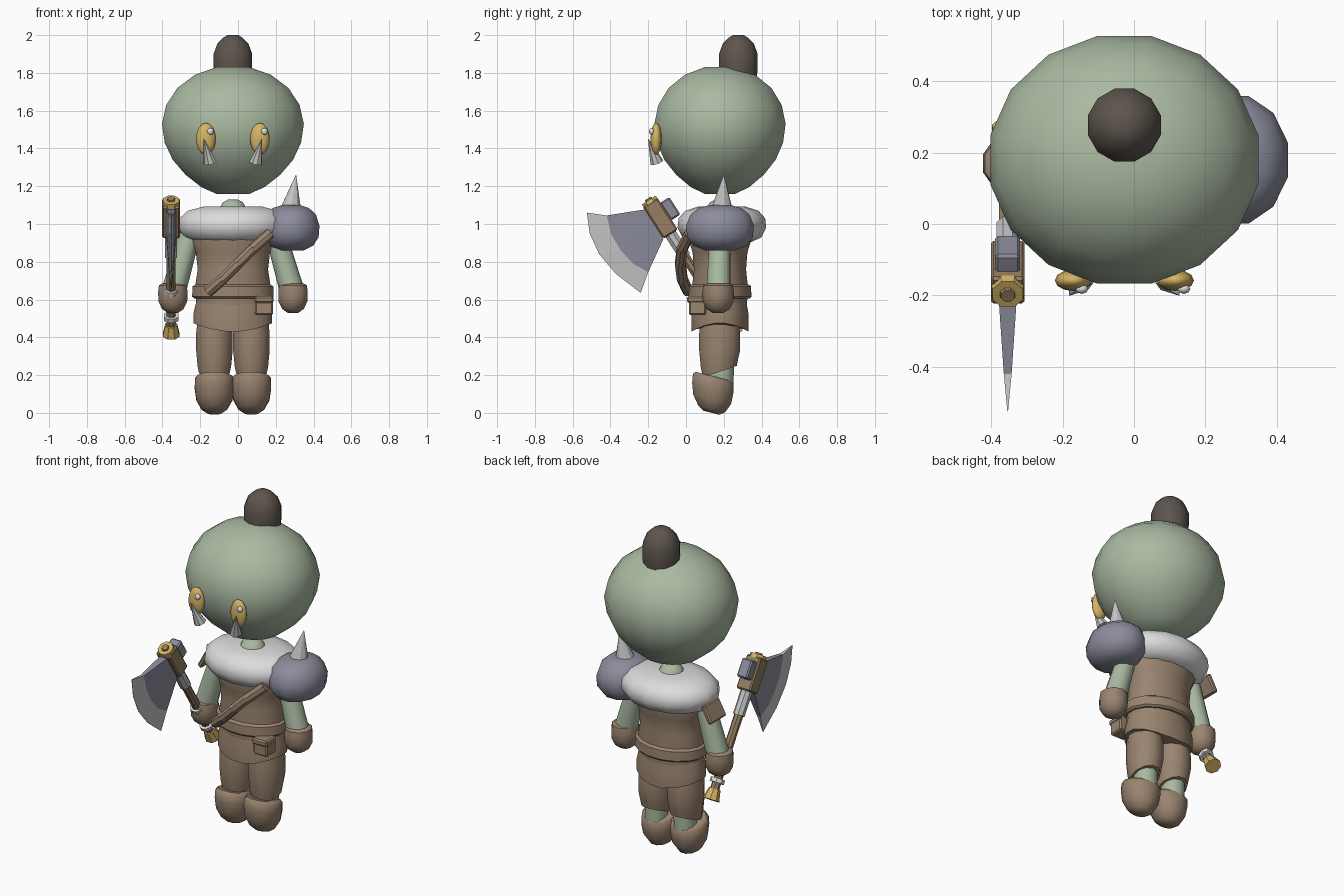
import bpy, bmesh, math
from mathutils import Vector, Matrix

cube = bpy.data.objects.get("Cube")
if cube:
    bpy.data.objects.remove(cube)

MID = -0.027   # symmetry plane of the body
DEP = 0.18     # middle of the body, front to back


def material(name, rgb):
    m = bpy.data.materials.new(name)
    m.use_nodes = True
    m.diffuse_color = (*rgb, 1)
    m.node_tree.nodes["Principled BSDF"].inputs["Base Color"].default_value = (*rgb, 1)
    return m


SKIN = material("green skin", (0.40, 0.49, 0.36))
LEATHER = material("brown leather", (0.32, 0.23, 0.16))
WOOD = material("brown wood", (0.30, 0.21, 0.12))
STEEL = material("blue steel", (0.26, 0.26, 0.33))
FUR = material("white fur", (0.72, 0.72, 0.72))
BONE = material("pale bone", (0.55, 0.55, 0.55))
GOLD = material("gold", (0.66, 0.45, 0.13))
HAIR = material("dark hair", (0.11, 0.09, 0.075))


def finish(name, bm, mat, angle=40):
    bmesh.ops.recalc_face_normals(bm, faces=bm.faces)
    me = bpy.data.meshes.new(name)
    bm.to_mesh(me)
    bm.free()
    me.materials.append(mat)
    ob = bpy.data.objects.new(name, me)
    bpy.context.collection.objects.link(ob)
    if angle:
        bpy.ops.object.select_all(action="DESELECT")
        ob.select_set(True)
        bpy.context.view_layer.objects.active = ob
        bpy.ops.object.shade_smooth_by_angle(angle=math.radians(angle))
    return ob


def lathe(name, at, profile, mat, segs=12, sx=1, sy=1, axis=None, tilt=0, angle=40, bend=None):
    """Spin (height, radius) pairs about a vertical or given axis; bend may move points."""
    bm = bmesh.new()
    rings = []
    for z, r in profile:
        ring = []
        for i in range(segs):
            a = math.tau * (i + 0.5) / segs
            ring.append(bm.verts.new((r * sx * math.cos(a), r * sy * math.sin(a), z)))
        rings.append(ring)
    for low, high in zip(rings, rings[1:]):
        for i in range(segs):
            j = (i + 1) % segs
            bm.faces.new((low[i], low[j], high[j], high[i]))
    bm.faces.new(rings[0])
    bm.faces.new(rings[-1])
    if bend:
        for v in bm.verts:
            v.co = Vector(bend(*v.co))
    rot = Matrix.Rotation(tilt, 4, "X")
    if axis:
        rot = Vector(axis).to_track_quat("Z", "Y").to_matrix().to_4x4()
    bm.transform(Matrix.Translation(at) @ rot)
    return finish(name, bm, mat, angle)


def rod(name, a, b, ra, rb, mat, segs=8, angle=40):
    a, b = Vector(a), Vector(b)
    return lathe(name, a, [(0, ra), ((b - a).length, rb)], mat, segs, axis=b - a, angle=angle)


def ball(name, at, size, mat, segs=12, rings=8):
    bm = bmesh.new()
    bmesh.ops.create_uvsphere(bm, u_segments=segs, v_segments=rings, radius=1)
    bm.transform(Matrix.Translation(at) @ Matrix.Diagonal((*size, 1)))
    return finish(name, bm, mat, 60)


def box(name, at, size, mat, rot=Matrix(), bevel=0.008):
    bm = bmesh.new()
    bmesh.ops.create_cube(bm, size=1)
    bm.transform(Matrix.Diagonal((*size, 1)))
    bmesh.ops.bevel(bm, geom=bm.edges[:], offset=bevel, segments=1, affect="EDGES")
    bm.transform(Matrix.Translation(at) @ rot)
    return finish(name, bm, mat, 0)


# Head, hair knot and neck
lathe("head", (MID, DEP, 0), [(1.16, 0.09), (1.195, 0.17), (1.26, 0.255), (1.34, 0.325),
      (1.43, 0.368), (1.53, 0.383), (1.63, 0.36), (1.72, 0.3), (1.79, 0.205), (1.83, 0.09)],
      SKIN, segs=16, sy=0.925, angle=60)
lathe("hair_knot", (MID, 0.277, 0), [(1.72, 0.095), (1.82, 0.106), (1.9, 0.106), (1.955, 0.085),
      (1.985, 0.055), (2.0, 0.03)], HAIR, angle=60)
lathe("neck", (MID, DEP, 0), [(1.0, 0.08), (1.08, 0.075), (1.115, 0.055), (1.13, 0.025)], SKIN, angle=60)

# Eyes with glints, and tusks under them
for side, x in (("right", -0.17), ("left", 0.116)):
    lean = 0.022 if side == "right" else -0.022
    ball(side + "_eye", (x, -0.158, 1.45), (0.052, 0.03, 0.085), GOLD)
    ball(side + "_eye_glint", (x + 0.024, -0.182, 1.49), (0.018, 0.014, 0.018), FUR, 8, 6)
    rod(side + "_tusk", (x + lean, -0.155, 1.325), (x - lean * 0.5, -0.2, 1.45), 0.036, 0.001, BONE, 8, 0)

# Tunic, skirt and belt
lathe("tunic", (MID, DEP, 0), [(0.56, 0.195), (0.66, 0.205), (0.76, 0.19), (0.85, 0.2),
      (0.93, 0.235), (1.03, 0.22)], LEATHER, segs=16, sy=0.74)


def hem(x, y, z):
    return (x, y, z - 0.05 * (1 - (x / 0.22) ** 2) if z < 0.5 else z)


lathe("skirt", (MID, DEP, 0), [(0.48, 0.212), (0.53, 0.212), (0.6, 0.195), (0.64, 0.19)],
      LEATHER, segs=16, sy=0.72, bend=hem)
lathe("belt", (MID, DEP, 0), [(0.605, 0.208), (0.615, 0.22), (0.67, 0.218), (0.68, 0.2)],
      LEATHER, segs=16, sy=0.77)
box("belt_pouch", (0.138, 0.06, 0.565), (0.095, 0.09, 0.095), LEATHER)
box("pouch_flap", (0.138, 0.055, 0.6), (0.1, 0.1, 0.035), LEATHER)

# Chest strap, bowed forward
points = [Vector(p) for p in ((0.17, 0.02, 0.95), (0.08, -0.02, 0.87), (0.0, -0.03, 0.79),
                              (-0.08, -0.02, 0.71), (-0.155, 0.01, 0.645))]
for i, (a, b) in enumerate(zip(points, points[1:])):
    rod(f"chest_strap_{i + 1}", a, b + (b - a) * 0.06, 0.03, 0.03, LEATHER)

# Fur collar and armoured shoulder
lathe("fur_collar", (MID, 0.19, 0), [(0.905, 0.2), (0.93, 0.265), (0.98, 0.297), (1.03, 0.29),
      (1.07, 0.245), (1.092, 0.16)], FUR, segs=14, sy=0.79, angle=60)
lathe("shoulder_guard", (0.28, DEP, 0), [(0.86, 0.07), (0.885, 0.125), (0.93, 0.155), (0.99, 0.16),
      (1.05, 0.14), (1.085, 0.1), (1.1, 0.05)], STEEL, segs=12, sx=0.98, sy=1.16, angle=60)
rod("shoulder_spike", (0.28, 0.19, 1.08), (0.307, 0.2, 1.26), 0.057, 0.001, BONE, 10, 0)
box("shoulder_flap", (-0.335, 0.21, 0.93), (0.03, 0.15, 0.11), LEATHER, Matrix.Rotation(0.5, 4, "Y"))


# Trousers are cut higher at the back, so the calves show
def cuff(x, y, z):
    return (x, y, z + 0.35 * max(0, y + 0.05) if z < 0.25 else z)


for side, s in (("left", 1), ("right", -1)):
    arm = MID + s * 0.22, DEP, 0.97
    hand = MID + s * 0.318
    rod(side + "_arm", arm, (hand, 0.172, 0.63), 0.055, 0.066, SKIN, 10)
    lathe(side + "_glove", (hand, 0.17, 0), [(0.53, 0.03), (0.55, 0.06), (0.59, 0.08), (0.64, 0.082),
          (0.675, 0.077), (0.685, 0.06)], LEATHER, segs=10, sy=1.02, angle=45)
    leg = MID + s * 0.098
    lathe(side + "_trouser", (leg, 0.178, 0), [(0.2, 0.084), (0.24, 0.092), (0.33, 0.1), (0.42, 0.1),
          (0.52, 0.09)], LEATHER, segs=12, sy=1.12, bend=cuff)
    lathe(side + "_calf", (leg, 0.185, 0), [(0.12, 0.066), (0.3, 0.07)], SKIN, segs=10)
    lathe(side + "_boot", (leg, 0.15, 0.105), [(-0.105, 0.04), (-0.085, 0.07), (-0.035, 0.099),
          (0.025, 0.108), (0.07, 0.106), (0.085, 0.092)], LEATHER, segs=12, sy=1.08, tilt=-0.25, angle=50,
          bend=lambda x, y, z: (x, y - 0.2 * z - 0.01, z))

# Axe shaft, running from the pommel up and forward to the head block
AX = -0.354
UP = Vector((0, -0.54, 0.84)).normalized()
HEAD = Vector((AX, -0.135, 1.03))
turn = Matrix.Rotation(math.atan2(0.54, 0.84), 4, "X")
for name, lo, hi, ra, rb, mat in (
        ("axe_shaft", -0.68, -0.05, 0.026, 0.026, WOOD),
        ("axe_collar", -0.24, -0.1, 0.034, 0.034, BONE),
        ("axe_upper_ring", -0.475, -0.445, 0.04, 0.04, FUR),
        ("axe_lower_ring", -0.635, -0.61, 0.042, 0.042, FUR),
        ("axe_pommel", -0.735, -0.67, 0.048, 0.034, GOLD),
        ("axe_cap", 0.09, 0.115, 0.05, 0.046, GOLD),
        ("axe_cap_peg", 0.11, 0.125, 0.024, 0.02, WOOD)):
    rod(name, HEAD + UP * lo, HEAD + UP * hi, ra, rb, mat)
box("axe_block", HEAD, (0.095, 0.09, 0.2), WOOD, turn)
box("axe_counterweight", HEAD + turn @ Vector((0, 0.07, 0.015)), (0.07, 0.06, 0.11), STEEL, turn)


# Axe blade: wedge strips between rows of (y, z) points with falling thickness
def blade(name, rows, mat):
    bm = bmesh.new()
    grid = [[[bm.verts.new((AX + s * t, y, z)) for s in (-1, 1)] for y, z in row] for row, t in rows]
    a, b = grid
    n = len(a) - 1
    for i in range(n):
        for k in (0, 1):
            bm.faces.new((a[i][k], a[i + 1][k], b[i + 1][k], b[i][k]))
        for r in (a, b):
            bm.faces.new((r[i][0], r[i + 1][0], r[i + 1][1], r[i][1]))
    for i in (0, n):
        bm.faces.new((a[i][0], a[i][1], b[i][1], b[i][0]))
    finish(name, bm, mat, 0)


root = [(-0.2, 1.08), (-0.18, 1.04), (-0.16, 1.0), (-0.14, 0.96), (-0.12, 0.92)]
waist = [(-0.42, 1.045), (-0.395, 0.945), (-0.345, 0.86), (-0.28, 0.79), (-0.2, 0.745)]
edge = [(-0.525, 1.06), (-0.51, 0.95), (-0.46, 0.84), (-0.37, 0.735), (-0.24, 0.635)]
blade("axe_blade", [(root, 0.026), (waist, 0.011)], STEEL)
blade("axe_cutting_edge", [(waist, 0.011), (edge, 0.001)], BONE)
